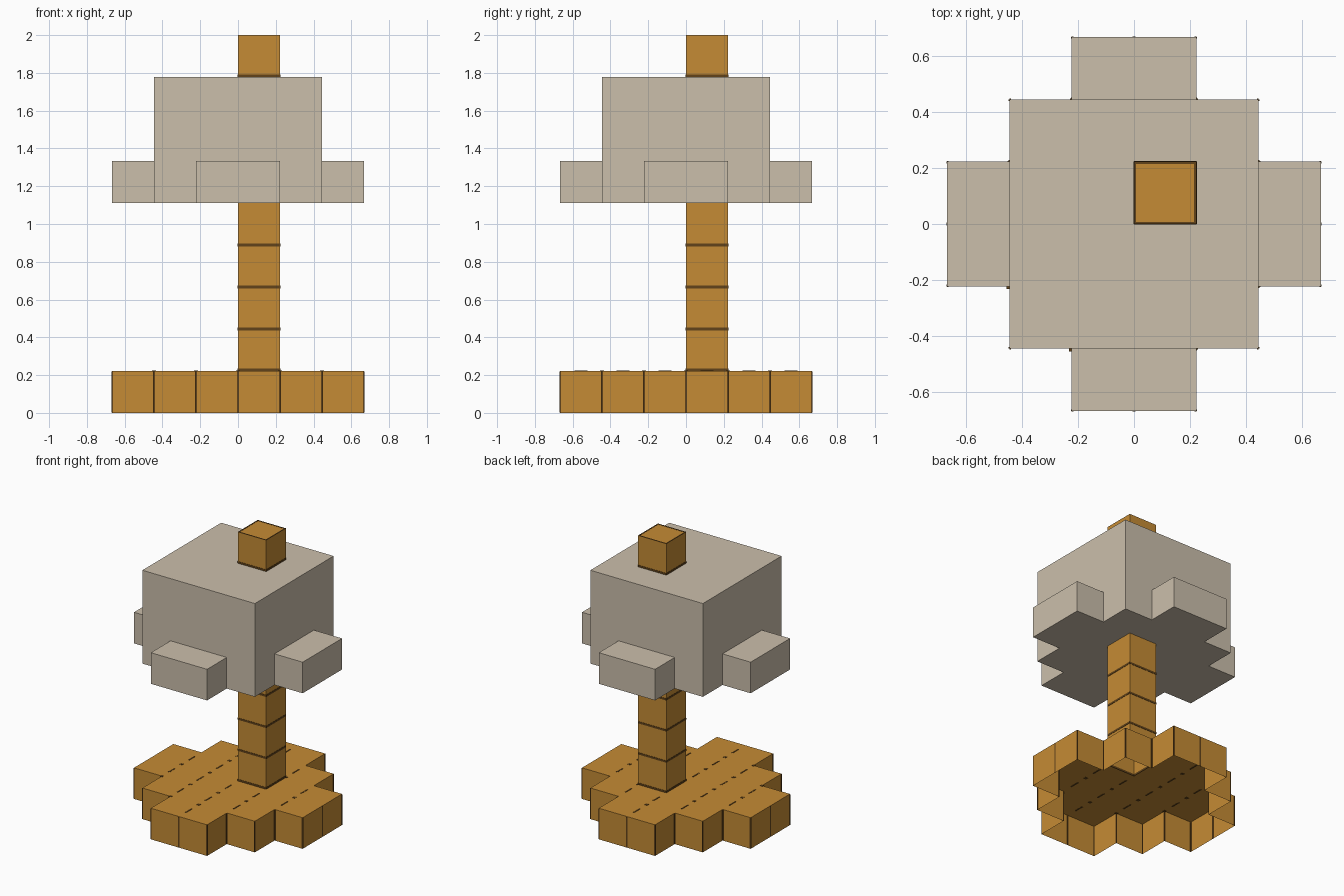
import bpy
import bmesh
from mathutils import Matrix, Vector

old = bpy.data.objects.get("Cube")
if old:
    bpy.data.objects.remove(old, do_unlink=True)

U = 2 / 9  # side of one block; the model is nine blocks tall


def material(name, rgb):
    mat = bpy.data.materials.new(name)
    mat.use_nodes = True
    mat.diffuse_color = (*rgb, 1)
    mat.node_tree.nodes["Principled BSDF"].inputs["Base Color"].default_value = (*rgb, 1)
    return mat


WOOD = material("orange wood", (0.56, 0.26, 0.035))
SEAM = material("dark brown seam", (0.12, 0.055, 0.01))
CLOTH = material("beige shade", (0.6, 0.52, 0.41))


def finish(name, bm, mat):
    mesh = bpy.data.meshes.new(name)
    bm.to_mesh(mesh)
    bm.free()
    mesh.materials.append(mat)
    obj = bpy.data.objects.new(name, mesh)
    bpy.context.collection.objects.link(obj)
    return obj


def box(bm, centre, size):
    bmesh.ops.create_cube(bm, size=1, matrix=Matrix.Translation(centre) @ Matrix.Diagonal((*size, 1)))


def quad(bm, *points):
    bm.faces.new([bm.verts.new(Vector(p) * U) for p in points])


# Footprint: a square of 4 x 4 blocks with a two-block arm on each side
cells = {(i, j) for i in range(-3, 3) for j in range(-3, 3)
         if (i in (-1, 0) or j in (-1, 0)) or (-2 <= i <= 1 and -2 <= j <= 1)}
STEM = (0, 0)


def walls(cell, filled):
    """Start and end corners of the exposed sides of a block, counter-clockwise."""
    i, j = cell
    corners = [(i, j), (i + 1, j), (i + 1, j + 1), (i, j + 1)]
    for k, (dx, dy) in enumerate([(0, -1), (1, 0), (0, 1), (-1, 0)]):
        if (i + dx, j + dy) not in filled:
            yield corners[k], corners[(k + 1) % 4]


def shell(name, filled, z0, z1, hole=None):
    """Open-bottomed block shell; the hole block gets no top."""
    bm = bmesh.new()
    for i, j in filled:
        if (i, j) != hole:
            quad(bm, (i, j, z1), (i + 1, j, z1), (i + 1, j + 1, z1), (i, j + 1, z1))
        for a, b in walls((i, j), filled):
            for z in range(z0, z1):
                quad(bm, (*a, z), (*b, z), (*b, z + 1), (*a, z + 1))
    bmesh.ops.remove_doubles(bm, verts=bm.verts, dist=0.001)
    return finish(name, bm, WOOD)


shell("base", cells, 0, 1, hole=STEM)
shell("post_and_finial", {STEM}, 1, 9)

# Lamp shade: big block with four low arms
bm = bmesh.new()
box(bm, (0, 0, 6.5 * U), (4 * U, 4 * U, 3 * U))
for s in (-1, 1):
    box(bm, (s * 2.5 * U, 0, 5.5 * U), (U, 2 * U, U))
    box(bm, (0, s * 2.5 * U, 5.5 * U), (2 * U, U, U))
finish("lamp_shade", bm, CLOTH)

# Upright seams between the blocks around the base
bm = bmesh.new()
for cell in cells:
    for a, b in walls(cell, cells):
        a, b = Vector((*a, 0.5)) * U, Vector((*b, 0.5)) * U
        along = (b - a).normalized()
        size = [0.006 if abs(c) > 0.5 else 0.004 for c in along[:2]]
        for p in (a + along * 0.003, b - along * 0.003):
            box(bm, p, (*size, U - 0.004))
finish("base_wall_seams", bm, SEAM)

# Short worn marks on the base top, along the block joints
bm = bmesh.new()
for i, j in cells:
    if (i - 1, j) in cells and STEM not in ((i, j), (i - 1, j)):
        box(bm, (i * U, (j + 0.5) * U, U), (0.01, 0.07, 0.004))
        if (i, j - 1) in cells and (i, j - 1) != STEM:
            box(bm, (i * U, j * U, U), (0.02, 0.02, 0.004))
finish("base_top_marks", bm, SEAM)

# Dark bands at the block joints of the post
bm = bmesh.new()
mid = U / 2
for z in (1, 2, 3, 4, 8):
    height = z * U + (0.006 if z in (1, 8) else 0)
    for s in (-1, 1):
        box(bm, (mid + s * mid, mid, height), (0.004, U, 0.014))
        box(bm, (mid, mid + s * mid, height), (U, 0.004, 0.014))
finish("post_bands", bm, SEAM)

# Dark edge on the finial top
bm = bmesh.new()
for p in (0.004, U - 0.004):
    box(bm, (p, mid, 9 * U), (0.008, U, 0.003))
    box(bm, (mid, p, 9 * U), (U, 0.008, 0.003))
finish("finial_rim", bm, SEAM)
